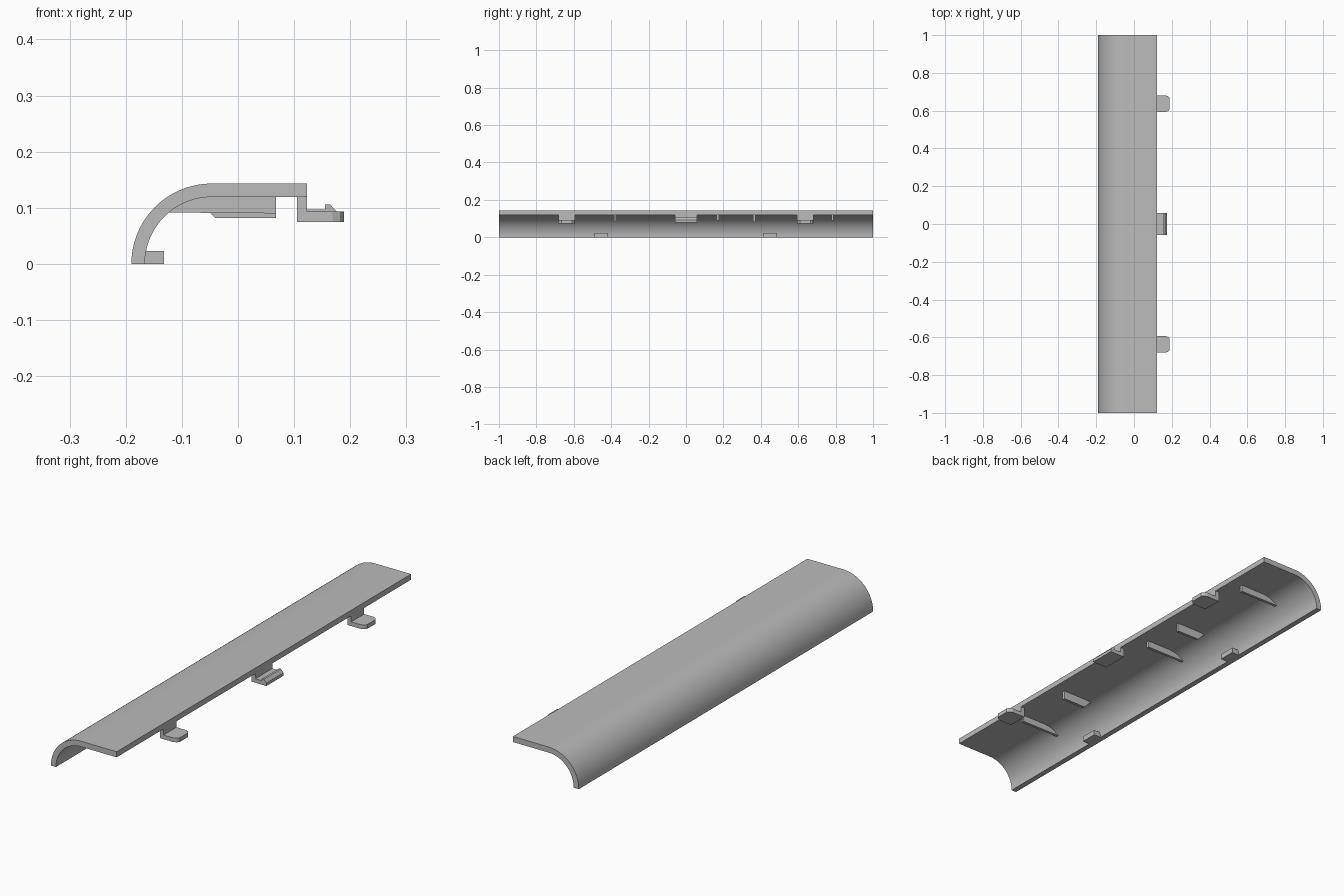
import bpy
import bmesh
import math

cube = bpy.data.objects.get("Cube")
if cube:
    bpy.data.objects.remove(cube, do_unlink=True)

grey = bpy.data.materials.new("plain grey")
grey.use_nodes = True
GREY = (0.5, 0.5, 0.5, 1)
grey.diffuse_color = GREY
grey.node_tree.nodes["Principled BSDF"].inputs["Base Color"].default_value = GREY

END = 0.123               # straight edge of the cover
CX = -0.047               # centre of the curved edge
OUTER, INNER = 0.143, 0.119


def prism(name, points, low, high, axis="y", smooth=False):
    """Extrude a closed outline along y (points are x, z) or z (points are x, y)."""
    bm = bmesh.new()

    def place(p, d):
        return (p[0], d, p[1]) if axis == "y" else (p[0], p[1], d)

    a = [bm.verts.new(place(p, low)) for p in points]
    b = [bm.verts.new(place(p, high)) for p in points]
    bm.faces.new(a)
    bm.faces.new(b[::-1])
    for i in range(len(a)):
        j = (i + 1) % len(a)
        bm.faces.new((a[j], a[i], b[i], b[j]))
    bmesh.ops.recalc_face_normals(bm, faces=bm.faces)
    mesh = bpy.data.meshes.new(name)
    bm.to_mesh(mesh)
    bm.free()
    mesh.materials.append(grey)
    obj = bpy.data.objects.new(name, mesh)
    bpy.context.collection.objects.link(obj)
    if smooth:
        bpy.ops.object.select_all(action="DESELECT")
        obj.select_set(True)
        bpy.context.view_layer.objects.active = obj
        bpy.ops.object.shade_smooth_by_angle(angle=math.radians(30))
    return obj


def arc(radius, start, stop, steps):
    angles = [math.radians(start + (stop - start) * i / steps) for i in range(steps + 1)]
    return [(CX + radius * math.cos(t), radius * math.sin(t)) for t in angles]


# Curved cover strip
shell = arc(OUTER, 180, 90, 32) + [(END, OUTER), (END, INNER)] + arc(INNER, 90, 180, 32)
prism("cover_strip", shell, -1, 1, smooth=True)

# Long ribs end on the inside of the curve
reach = 180 - math.degrees(math.asin(0.09 / INNER))
long_rib = [(0.068, 0.09), (0.068, 0.121)] + arc(INNER + 0.002, 90, reach, 10)
for i, y in enumerate((-0.648, 0.17, 0.783)):
    prism(f"long_rib_{i + 1}", long_rib, y - 0.006, y + 0.006)

# Short, deeper ribs with a sloping end
short_rib = [(0.068, 0.082), (0.068, 0.121), (-0.081, 0.121), (-0.041, 0.082)]
for i, y in enumerate((-0.38, 0.365)):
    prism(f"short_rib_{i + 1}", short_rib, y - 0.006, y + 0.006)

# Small feet inside the lower edge
foot = [(-0.168, 0), (-0.132, 0), (-0.132, 0.023), (-0.166, 0.023)]
for side, y in (("front", -0.455), ("back", 0.45)):
    prism(f"{side}_foot", foot, y - 0.037, y + 0.037)

# End tongues: a hanger and a flat tab with clipped corners
for side, y in (("front", -0.637), ("back", 0.637)):
    w = 0.044
    hanger = [(0.105, 0.093), (END, 0.093), (END, INNER), (0.105, INNER)]
    prism(f"{side}_tongue_hanger", hanger, y - w, y + w)
    half = [(0.105, w), (0.168, w), (0.182, w - 0.006), (0.189, w - 0.016)]
    tab = [(x, y + d) for x, d in half] + [(x, y - d) for x, d in reversed(half)]
    prism(f"{side}_tongue", tab, 0.075, 0.093, axis="z")

# Middle snap clip with a raised, sloping catch
clip = [(0.105, INNER), (0.105, 0.08), (0.176, 0.08), (0.176, 0.093), (0.164, 0.106),
        (0.155, 0.106), (0.155, 0.097), (END, 0.097), (END, INNER)]
prism("snap_clip", clip, -0.058, 0.058)
